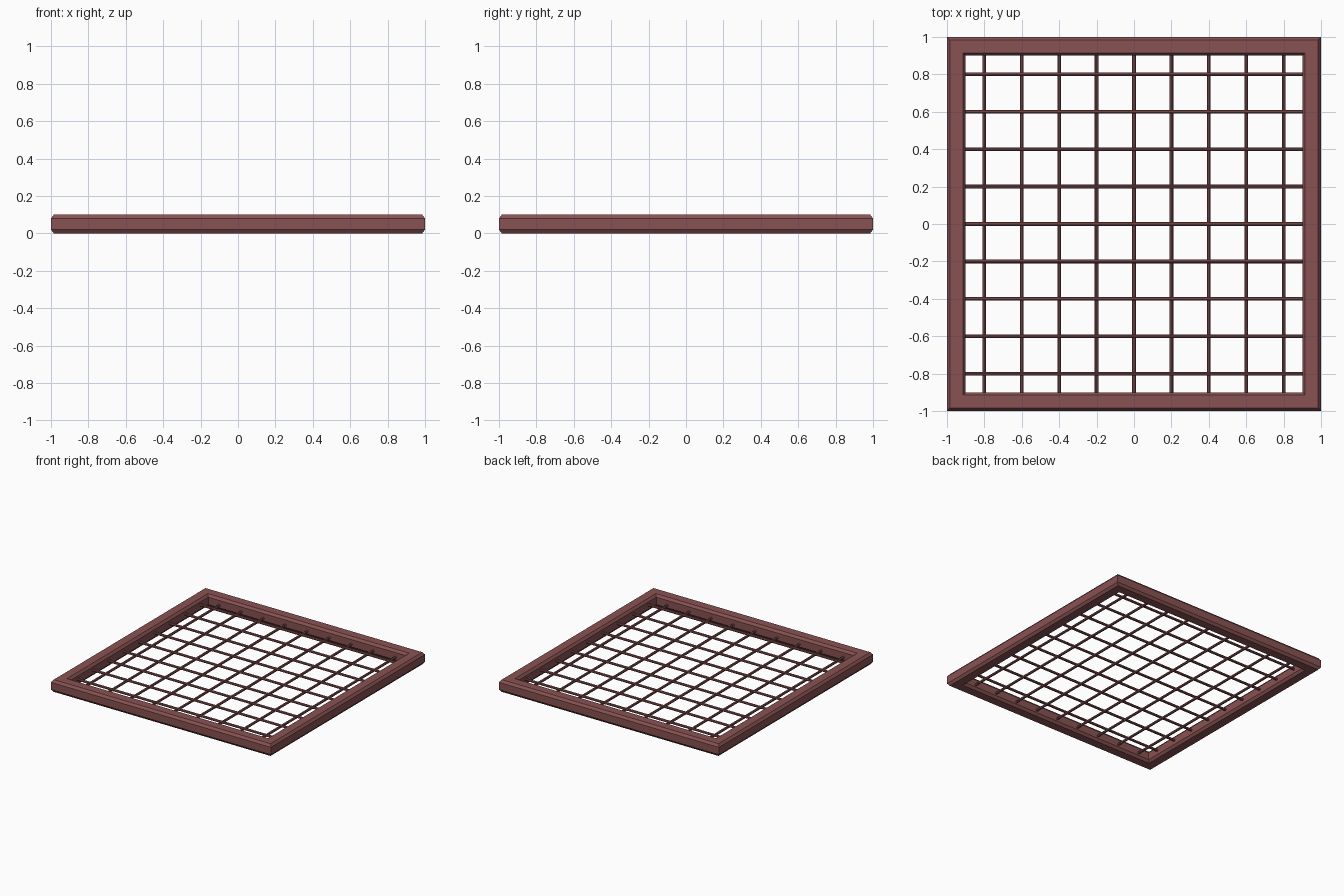
import bpy, bmesh, math
from mathutils import Matrix

if "Cube" in bpy.data.objects:
    bpy.data.objects.remove(bpy.data.objects["Cube"])

mat = bpy.data.materials.new("red_brown")
mat.diffuse_color = (0.25, 0.085, 0.085, 1)
mat.use_nodes = True
mat.node_tree.nodes["Principled BSDF"].inputs["Base Color"].default_value = mat.diffuse_color


def finish(name, bm):
    bmesh.ops.recalc_face_normals(bm, faces=bm.faces)
    mesh = bpy.data.meshes.new(name)
    bm.to_mesh(mesh)
    bm.free()
    mesh.materials.append(mat)
    bpy.context.collection.objects.link(bpy.data.objects.new(name, mesh))


# frame: chamfered profile (half-width, height) swept round a mitred square
profile = [(1, .02), (1, .08), (.985, .1), (.915, .1),
           (.9, .08), (.9, .02), (.915, 0), (.985, 0)]
bm = bmesh.new()
rings = [[bm.verts.new((sx * r, sy * r, z)) for r, z in profile]
         for sx, sy in ((1, 1), (-1, 1), (-1, -1), (1, -1))]
n = len(profile)
for i in range(4):
    a, b = rings[i], rings[(i + 1) % 4]
    for j in range(n):
        k = (j + 1) % n
        bm.faces.new((a[j], a[k], b[k], b[j]))
finish("frame", bm)


# wire grid: nine thin round bars each way, one layer resting on the other
def wires(name, along_x, z):
    bm = bmesh.new()
    turn = (Matrix.Rotation(math.pi / 2, 4, 'Y') if along_x
            else Matrix.Rotation(math.pi / 2, 4, 'X'))
    for i in range(-4, 5):
        p = (0, i * .2, z) if along_x else (i * .2, 0, z)
        bmesh.ops.create_cone(bm, cap_ends=True, segments=8, radius1=.01,
                              radius2=.01, depth=1.84,
                              matrix=Matrix.Translation(p) @ turn)
    finish(name, bm)


wires("cross_wires", True, .055)
wires("long_wires", False, .04)
